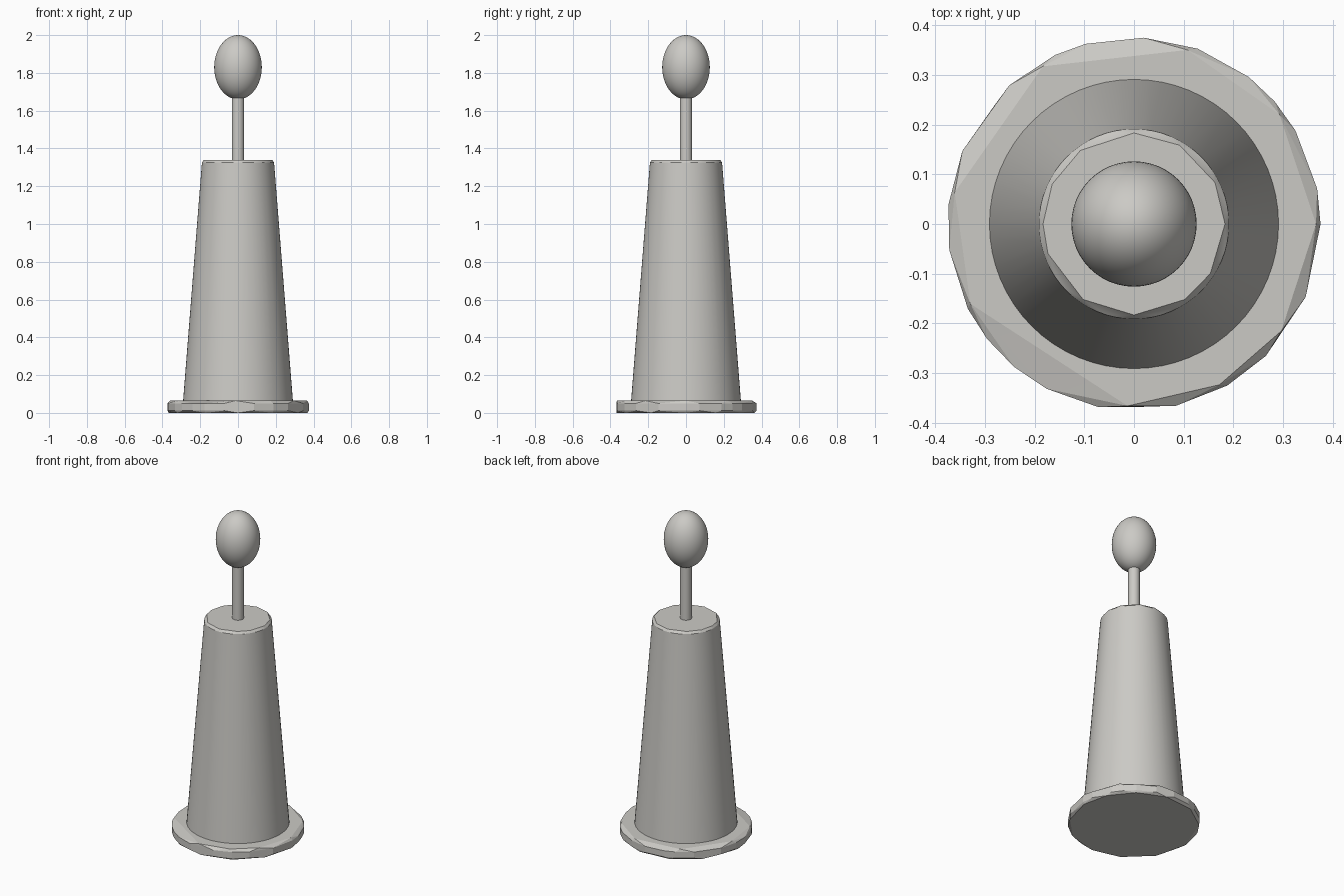
import bpy, bmesh, math

if "Cube" in bpy.data.objects:
    bpy.data.objects.remove(bpy.data.objects["Cube"])

grey = bpy.data.materials.new("light grey")
grey.diffuse_color = (0.6, 0.59, 0.56, 1)
grey.use_nodes = True
grey.node_tree.nodes["Principled BSDF"].inputs["Base Color"].default_value = grey.diffuse_color


def finish(obj, angle=30):
    obj.data.materials.append(grey)
    bpy.ops.object.select_all(action='DESELECT')
    obj.select_set(True)
    bpy.context.view_layer.objects.active = obj
    bpy.ops.object.shade_smooth_by_angle(angle=math.radians(angle))


def even(n):
    return [360 * i / n for i in range(n)]


def hull(name, rings, angle):
    """Convex solid through rings of (radius, height, angles in degrees)."""
    bm = bmesh.new()
    for r, z, angles in rings:
        for a in angles:
            t = math.radians(a)
            bm.verts.new((r * math.cos(t), r * math.sin(t), z))
    bmesh.ops.convex_hull(bm, input=bm.verts[:])
    bmesh.ops.dissolve_limit(bm, angle_limit=0.002, verts=bm.verts[:], edges=bm.edges[:])
    bmesh.ops.recalc_face_normals(bm, faces=bm.faces[:])
    mesh = bpy.data.meshes.new(name)
    bm.to_mesh(mesh)
    bm.free()
    obj = bpy.data.objects.new(name, mesh)
    bpy.context.collection.objects.link(obj)
    finish(obj, angle)


# Base plate with rough, unevenly chipped rim
top = [120, 73, 37, 0, -36, -62, -92, -154, 170]
rim = [115, 105, 87, 70, 52, 41, 30, 11, 0, -23, -45, -60, -77, -101,
       -118, -130, -142, -153, -172, 174, 157, 132]
bottom = [110, 80, 52, 25, 0, -30, -60, -90, -118, -150, 178, 140]
hull("base_plate", [(0.366, 0.065, top), (0.375, 0.05, rim),
                    (0.375, 0.012, rim), (0.368, 0, bottom)], 5)

# Tapered body with a chamfered top edge
lid = [90, 60, 27, 0, -33, -56, -90, -124, -161, 180, 154, 126]
hull("tapered_body", [(0.291, 0.06, even(64)), (0.191, 1.325, even(64)),
                      (0.183, 1.338, lid)], 20)

# Thin stem
bpy.ops.mesh.primitive_cylinder_add(vertices=32, radius=0.033, depth=0.37, location=(0, 0, 1.515))
stem = bpy.context.object
stem.name = "stem"
finish(stem)

# Egg-shaped knob
bpy.ops.mesh.primitive_uv_sphere_add(segments=48, ring_count=32, radius=1, location=(0, 0, 1.83))
knob = bpy.context.object
knob.name = "knob"
knob.scale = (0.126, 0.126, 0.17)
finish(knob)
